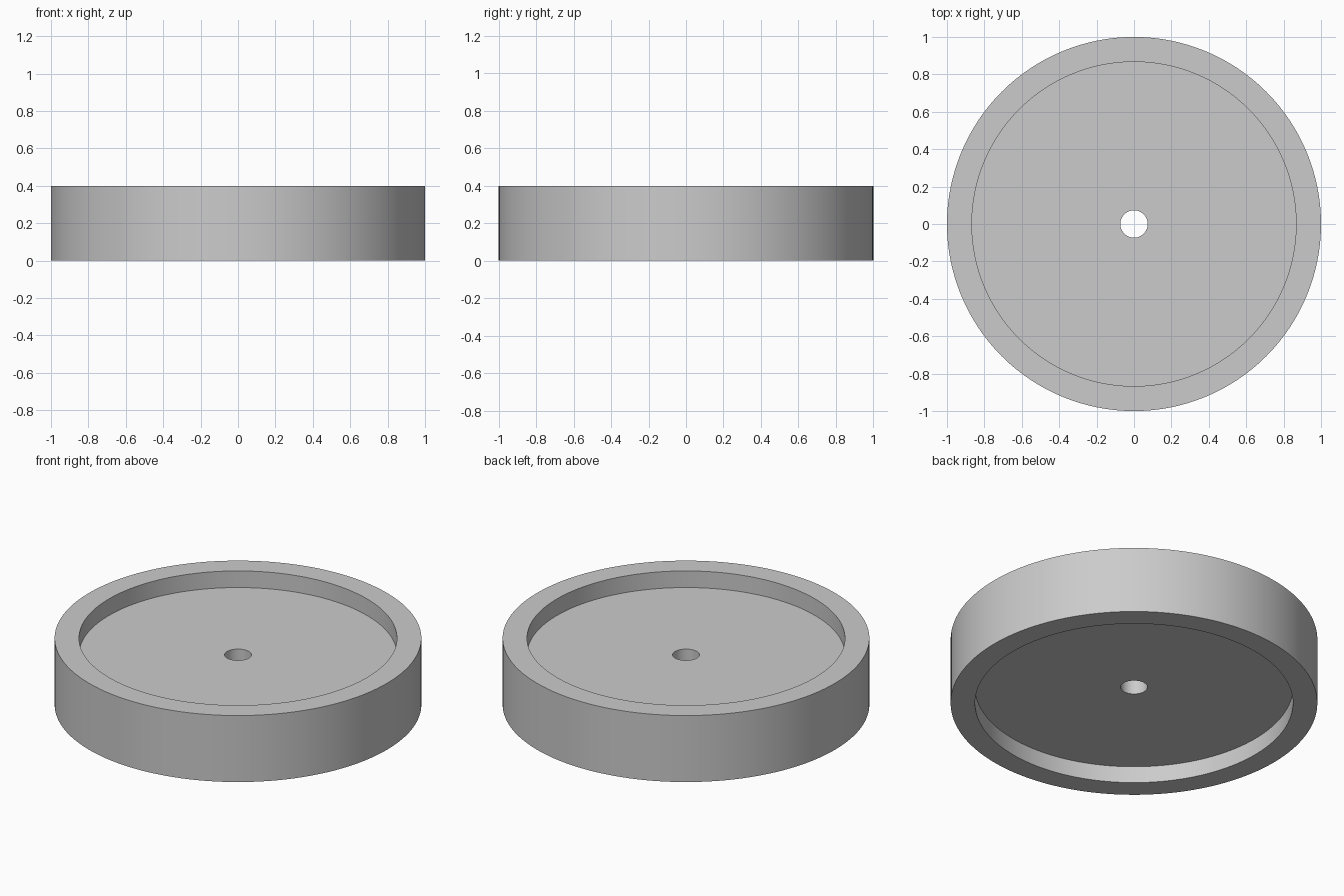
import bpy
import bmesh
import math

SEGMENTS = 128
RADIUS, RECESS_RADIUS, BORE_RADIUS = 1.0, 0.867, 0.073
HEIGHT, RECESS_DEPTH = 0.4, 0.1

if "Cube" in bpy.data.objects:
    bpy.data.objects.remove(bpy.data.objects["Cube"])

# Plain grey material
grey = bpy.data.materials.new("grey")
grey.use_nodes = True
color = (0.6, 0.6, 0.6, 1)
grey.diffuse_color = color
grey.node_tree.nodes["Principled BSDF"].inputs["Base Color"].default_value = color

# Closed wheel section: rim, recessed web on both sides, central bore
low, high = RECESS_DEPTH, HEIGHT - RECESS_DEPTH
profile = [
    (RADIUS, 0), (RADIUS, HEIGHT),
    (RECESS_RADIUS, HEIGHT), (RECESS_RADIUS, high),
    (BORE_RADIUS, high), (BORE_RADIUS, low),
    (RECESS_RADIUS, low), (RECESS_RADIUS, 0),
]

# Revolve the section around the axle
bm = bmesh.new()
verts = [bm.verts.new((r, 0, z)) for r, z in profile]
edges = [bm.edges.new((v, verts[(i + 1) % len(verts)])) for i, v in enumerate(verts)]
bmesh.ops.spin(bm, geom=verts + edges, cent=(0, 0, 0), axis=(0, 0, 1),
               angle=math.tau, steps=SEGMENTS, use_merge=True)
bmesh.ops.remove_doubles(bm, verts=bm.verts, dist=0.0001)
bmesh.ops.recalc_face_normals(bm, faces=bm.faces)

mesh = bpy.data.meshes.new("recessed_wheel")
bm.to_mesh(mesh)
bm.free()
mesh.materials.append(grey)
wheel = bpy.data.objects.new("recessed_wheel", mesh)
bpy.context.collection.objects.link(wheel)

# Smooth round walls with sharp rims
bpy.ops.object.select_all(action="DESELECT")
wheel.select_set(True)
bpy.context.view_layer.objects.active = wheel
bpy.ops.object.shade_smooth_by_angle(angle=math.radians(30))
